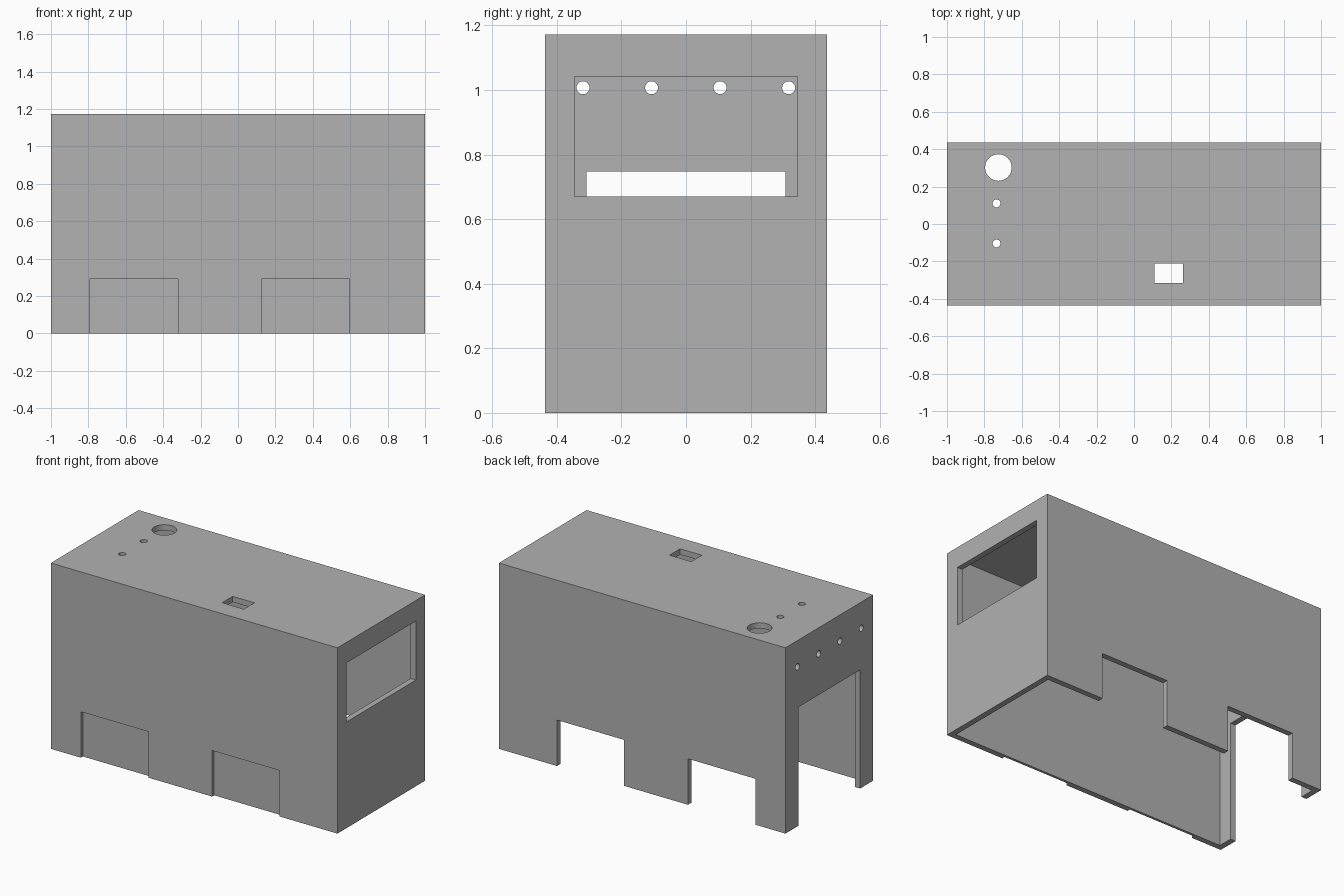
import bpy

cube = bpy.data.objects.get("Cube")
if cube:
    bpy.data.objects.remove(cube, do_unlink=True)

# Overall half length, half depth, height, wall thickness
HX, HY, H, T = 1.0, 0.437, 1.172, 0.036

grey = bpy.data.materials.new("plain grey")
grey.use_nodes = True
colour = (0.445, 0.445, 0.445, 1)
grey.diffuse_color = colour
grey.node_tree.nodes["Principled BSDF"].inputs["Base Color"].default_value = colour


def box(name, x, y, z):
    """Box spanning the given (min, max) ranges."""
    spans = (x, y, z)
    bpy.ops.mesh.primitive_cube_add(size=1, location=[sum(s) / 2 for s in spans])
    ob = bpy.context.object
    ob.name = name
    ob.scale = [s[1] - s[0] for s in spans]
    bpy.ops.object.transform_apply(location=True, rotation=True, scale=True)
    ob.data.materials.append(grey)
    return ob


def drill(name, radius, location, rotation=(0, 0, 0)):
    """Round cutter, long enough to pass through one wall."""
    bpy.ops.mesh.primitive_cylinder_add(vertices=32, radius=radius, depth=0.2,
                                        location=location, rotation=rotation)
    ob = bpy.context.object
    ob.name = name
    ob.data.materials.append(grey)
    return ob


shell = box("housing_shell", (-HX, HX), (-HY, HY), (0, H))

# Hollow interior, open at the bottom
cutters = [box("interior_cutter", (-HX + T, HX - T), (-HY + T, HY - T), (-0.1, H - T))]

# Two through openings in the back wall, matching shallow recesses in the front
for x in ((-0.79, -0.32), (0.125, 0.595)):
    cutters.append(box("back_opening_cutter", x, (HY - 0.1, HY + 0.1), (-0.1, 0.29)))
    cutters.append(box("front_recess_cutter", x, (-HY - 0.1, -HY + 0.02), (-0.1, 0.29)))

# Window in one end, doorway and row of holes in the other
cutters.append(box("window_cutter", (HX - 0.1, HX + 0.1), (-0.345, 0.345), (0.67, 1.042)))
cutters.append(box("doorway_cutter", (-HX - 0.1, -HX + 0.1), (-0.308, 0.308), (-0.1, 0.748)))
for i in range(4):
    cutters.append(drill("end_hole_cutter", 0.02, (-HX, -0.319 + i * 0.2123, 1.007),
                         (0, 1.5707963, 0)))

# Roof openings
cutters.append(box("roof_slot_cutter", (0.11, 0.262), (-0.315, -0.21), (H - 0.1, H + 0.1)))
for x, y, r in ((-0.725, 0.302, 0.071), (-0.735, 0.11, 0.021), (-0.735, -0.104, 0.021)):
    cutters.append(drill("roof_hole_cutter", r, (x, y, H)))

# Cut everything, then bake the result and drop the cutters
for c in cutters:
    c.hide_render = True
    mod = shell.modifiers.new(c.name, 'BOOLEAN')
    mod.operation = 'DIFFERENCE'
    mod.solver = 'EXACT'
    mod.object = c
depsgraph = bpy.context.evaluated_depsgraph_get()
baked = bpy.data.meshes.new_from_object(shell.evaluated_get(depsgraph))
shell.modifiers.clear()
shell.data = baked
baked.materials.clear()
baked.materials.append(grey)
for p in baked.polygons:
    p.material_index = 0
for c in cutters:
    bpy.data.objects.remove(c, do_unlink=True)

bpy.ops.object.select_all(action='DESELECT')
shell.select_set(True)
bpy.context.view_layer.objects.active = shell
bpy.ops.object.shade_smooth_by_angle(angle=0.5)
